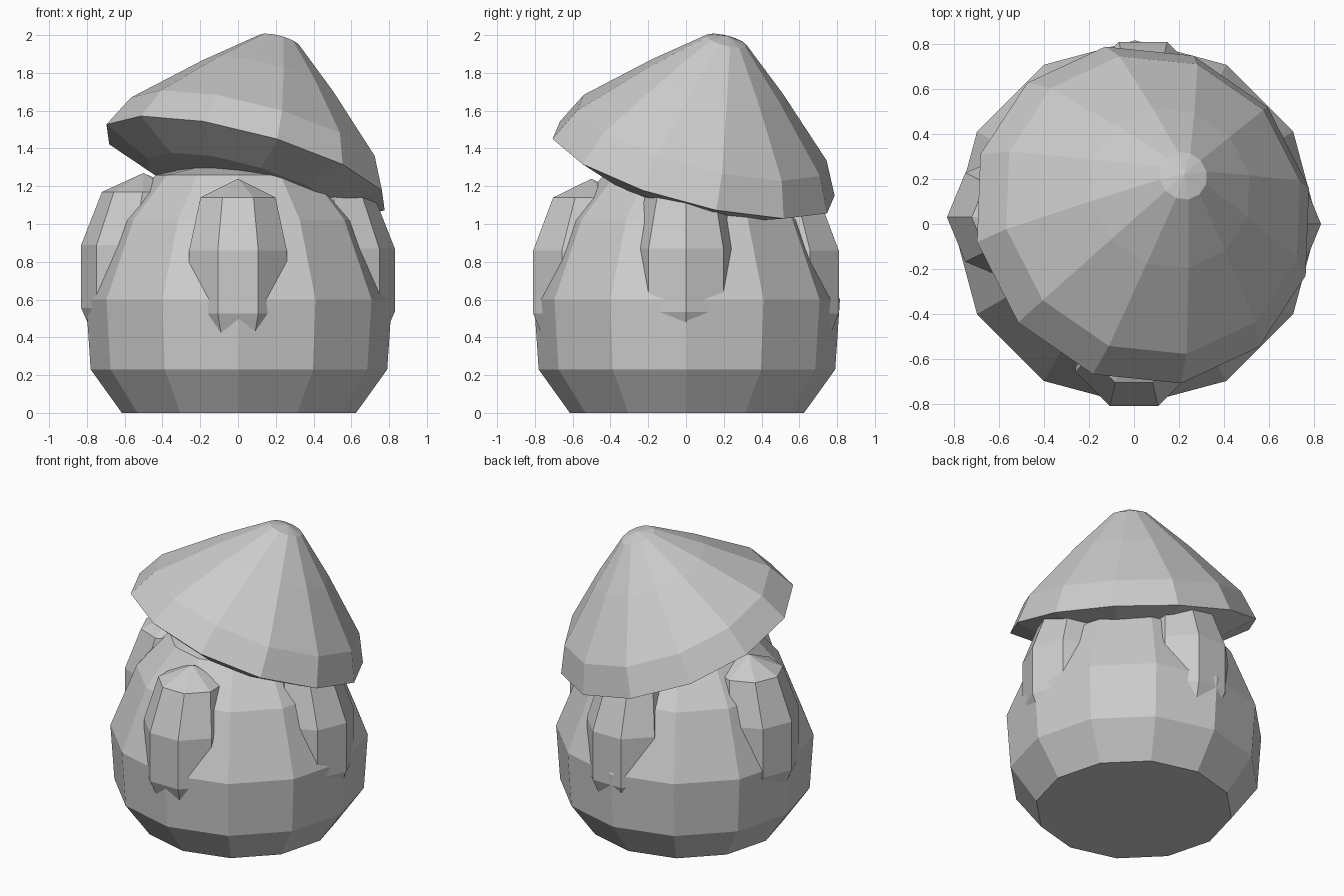
import bpy, bmesh
from math import sin, cos, pi, radians
from mathutils import Vector, Matrix

cube = bpy.data.objects.get("Cube")
if cube:
    bpy.data.objects.remove(cube, do_unlink=True)

stone = bpy.data.materials.new("plain_grey")
stone.use_nodes = True
GREY = (0.6, 0.6, 0.6, 1)
stone.diffuse_color = GREY
stone.node_tree.nodes["Principled BSDF"].inputs["Base Color"].default_value = GREY


def lathe(name, rings, sides, phase=0.0, matrix=Matrix()):
    """Flat-shaded turned solid; each ring is (radius, height, sideways shift)."""
    bm = bmesh.new()
    loops = []
    for radius, z, shift in rings:
        if radius == 0:
            loops.append([bm.verts.new((shift, 0, z))] * sides)
            continue
        angles = [phase + 2 * pi * i / sides for i in range(sides)]
        loops.append([bm.verts.new((shift + radius * cos(a), radius * sin(a), z))
                      for a in angles])
    for low, high in zip(loops, loops[1:]):
        for i in range(sides):
            j = (i + 1) % sides
            corners = [low[i], low[j], high[j], high[i]]
            bm.faces.new(list(dict.fromkeys(corners)))
    for end in (loops[0], loops[-1]):
        if end[0] is not end[1]:
            bm.faces.new(end)
    bmesh.ops.recalc_face_normals(bm, faces=bm.faces)
    bm.transform(matrix)
    mesh = bpy.data.meshes.new(name)
    bm.to_mesh(mesh)
    bm.free()
    mesh.materials.append(stone)
    obj = bpy.data.objects.new(name, mesh)
    bpy.context.collection.objects.link(obj)
    return obj


# Rounded twelve-sided body
lathe("body", [(0.62, 0, 0), (0.785, 0.23, 0), (0.81, 0.6, 0),
               (0.645, 1.02, 0), (0.44, 1.26, 0), (0.2, 1.31, 0)], 12,
      matrix=Matrix.Translation((0.005, 0.005, 0)))

# Tilted conical cap with a shallow convex underside
tilt = Vector((0, 0, 1)).rotation_difference(Vector((0.25, 0.245, 0.94)))
lathe("cap", [(0.52, -0.11, 0), (0.78, 0, 0), (0.69, 0.18, 0),
              (0.37, 0.49, 0), (0.11, 0.715, 0), (0, 0.742, 0)], 12, radians(11),
      Matrix.Translation((0.04, 0.04, 1.30)) @ tilt.to_matrix().to_4x4())

# Four capped pods leaning into the body: direction, side offset, lift, turn
pods = {
    "front_pod": (-90, 0.0, 0.0, pi / 8),
    "back_pod": (90, -0.04, 0.0, pi / 8),
    "left_pod": (0, 0.0, 0.01, 0),
    "right_pod": (180, -0.03, 0.03, 0),
}
pod_rings = [(0.19, 0.32, 0.55), (0.28, 0.525, 0.55), (0.28, 0.86, 0.55),
             (0.215, 1.14, 0.505), (0, 1.24, 0.5)]
for name, (direction, offset, lift, turn) in pods.items():
    place = (Matrix.Rotation(radians(direction), 4, "Z")
             @ Matrix.Translation((0, offset, lift)))
    lathe(name, pod_rings, 8, turn, place)
